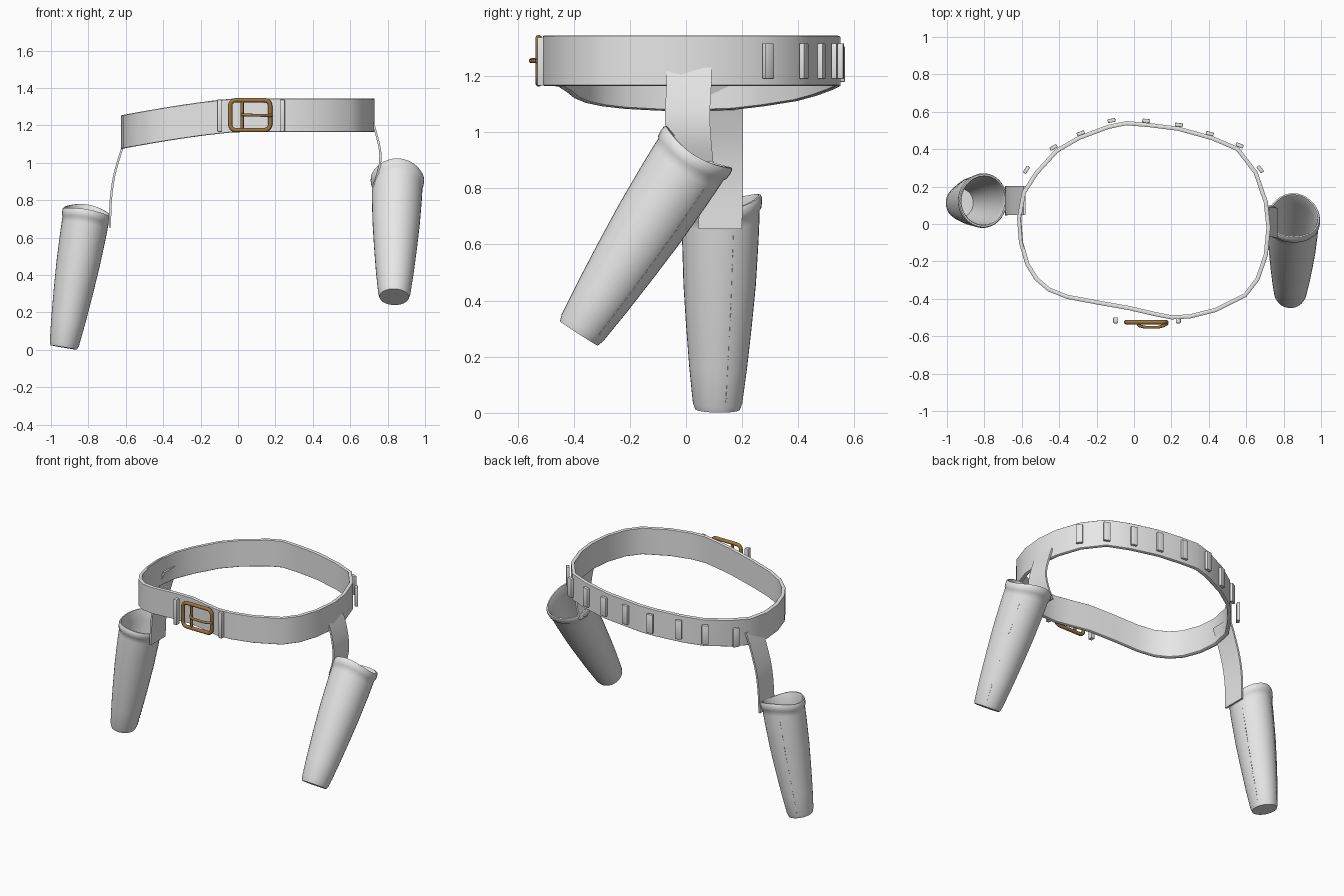
import bpy, bmesh, math
from mathutils import Vector, Matrix

cube = bpy.data.objects.get("Cube")
if cube:
    bpy.data.objects.remove(cube)


def material(name, colour, metal=0.0):
    m = bpy.data.materials.new(name)
    m.use_nodes = True
    m.diffuse_color = (*colour, 1)
    bsdf = next(n for n in m.node_tree.nodes if n.type == 'BSDF_PRINCIPLED')
    bsdf.inputs["Base Color"].default_value = (*colour, 1)
    bsdf.inputs["Roughness"].default_value = 0.6
    return m


LEATHER = material("pale grey leather", (0.8, 0.8, 0.8))
BRASS = material("brown brass", (0.33, 0.18, 0.05))


def finish(name, bm, mat=LEATHER, angle=40):
    bmesh.ops.recalc_face_normals(bm, faces=bm.faces)
    mesh = bpy.data.meshes.new(name)
    bm.to_mesh(mesh)
    bm.free()
    mesh.materials.append(mat)
    ob = bpy.data.objects.new(name, mesh)
    bpy.context.collection.objects.link(ob)
    smooth(ob, angle)
    return ob


def smooth(ob, angle=40):
    bpy.ops.object.select_all(action='DESELECT')
    ob.select_set(True)
    bpy.context.view_layer.objects.active = ob
    bpy.ops.object.shade_smooth_by_angle(angle=math.radians(angle))


def skin(bm, rings, closed=True):
    """Join rows of points with quads."""
    rows = [[bm.verts.new(p) for p in ring] for ring in rings]
    n = len(rows[0])
    for a, b in zip(rows, rows[1:]):
        for i in range(n if closed else n - 1):
            j = (i + 1) % n
            bm.faces.new((a[i], a[j], b[j], b[i]))
    return rows


# Belt: uneven loop that sags toward the right hip
OUTLINE = [(.73, -.02), (.715, .12), (.66, .28), (.56, .41), (.42, .47), (.24, .52),
           (.08, .54), (-.04, .55), (-.14, .53), (-.3, .47), (-.42, .4), (-.53, .28),
           (-.6, .17), (-.625, .03), (-.615, -.1), (-.58, -.22), (-.53, -.3), (-.46, -.36),
           (-.36, -.4), (-.2, -.43), (-.03, -.46), (.1, -.49), (.2, -.51), (.3, -.505),
           (.44, -.47), (.6, -.39), (.67, -.3), (.715, -.17)]


def sag(x):
    return 0.09 * (max(0, -x) / 0.62) ** 1.3


def inset(i, d):
    a, b = Vector(OUTLINE[i - 1]), Vector(OUTLINE[(i + 1) % len(OUTLINE)])
    t = (b - a).normalized()
    return Vector(OUTLINE[i]) + Vector((-t.y, t.x)) * d


def belt_ring(d, z):
    pts = [inset(i, d) for i in range(len(OUTLINE))]
    return [(p.x, p.y, z - sag(p.x)) for p in pts]


bm = bmesh.new()
section = [(0, 1.168), (0, 1.342), (.004, 1.345), (.018, 1.345),
           (.022, 1.342), (.022, 1.168), (.018, 1.165), (.004, 1.165), (0, 1.168)]
skin(bm, [belt_ring(d, z) for d, z in section])
bmesh.ops.remove_doubles(bm, verts=bm.verts, dist=1e-5)
finish("belt", bm)


# Belt loops
def block(name, centre, size, yaw):
    bm = bmesh.new()
    bmesh.ops.create_cube(bm, size=1, matrix=Matrix.Translation(centre)
                          @ Matrix.Rotation(yaw, 4, 'Z') @ Matrix.Diagonal((*size, 1)))
    bmesh.ops.bevel(bm, geom=bm.edges[:], offset=.004, segments=2, affect='EDGES', profile=.5)
    return finish(name, bm)


def belt_yaw(x, y):
    def distance(i):
        mid = (Vector(OUTLINE[i - 1]) + Vector(OUTLINE[i])) / 2
        return (mid - Vector((x, y))).length
    i = min(range(len(OUTLINE)), key=distance)
    d = Vector(OUTLINE[i]) - Vector(OUTLINE[i - 1])
    return math.atan2(d.y, d.x)


for x, y in [(-.575, .29), (-.43, .41), (-.285, .485), (-.12, .553), (.065, .552),
             (.24, .53), (.405, .483), (.565, .42), (.675, .293)]:
    block("cartridge_loop", (x, y, 1.253 - sag(x)), (.042, .02, .127), belt_yaw(x, y))
for x in (-.098, .237):
    block("buckle_keeper", (x, -.515, 1.252), (.026, .032, .172), 0)


# Buckle: rounded frame, bar and prong
def tube(name, pts, radius, cyclic=False):
    cu = bpy.data.curves.new(name, 'CURVE')
    cu.dimensions = '3D'
    cu.bevel_depth = radius
    cu.bevel_resolution = 3
    cu.use_fill_caps = True
    sp = cu.splines.new('POLY')
    sp.points.add(len(pts) - 1)
    for p, co in zip(sp.points, pts):
        p.co = (*co, 1)
    sp.use_cyclic_u = cyclic
    cu.materials.append(BRASS)
    ob = bpy.data.objects.new(name, cu)
    bpy.context.collection.objects.link(ob)
    bpy.ops.object.select_all(action='DESELECT')
    ob.select_set(True)
    bpy.context.view_layer.objects.active = ob
    bpy.ops.object.convert(target='MESH')
    smooth(bpy.context.object, 50)


frame = []
for k, (sx, sz) in enumerate([(1, 1), (-1, 1), (-1, -1), (1, -1)]):
    for s in range(6):
        a = math.pi / 2 * (k + s / 5)
        frame.append((.065 + sx * .077 + .03 * math.cos(a), -.525,
                      1.255 + sz * .05 + .03 * math.sin(a)))
tube("buckle_frame", frame, .012, True)
tube("buckle_bar", [(.022, -.525, 1.17), (.022, -.525, 1.34)], .009)
tube("buckle_prong", [(.018, -.53, 1.258), (.03, -.545, 1.257), (.06, -.552, 1.255),
                      (.13, -.552, 1.254), (.16, -.543, 1.254), (.182, -.53, 1.254)], .008)


# Hanging straps: curved ribbons swept down from the belt
def strap(name, path, width, thick=.012):
    bm = bmesh.new()
    rings = []
    steps = 4
    for i in range(len(path) - 1):
        p = [Vector(path[max(0, min(len(path) - 1, i + k))]) for k in (-1, 0, 1, 2)]
        for s in range(steps + (i == len(path) - 2)):
            t = s / steps
            c = .5 * (2 * p[1] + (p[2] - p[0]) * t
                      + (2 * p[0] - 5 * p[1] + 4 * p[2] - p[3]) * t ** 2
                      + (3 * p[1] - p[0] - 3 * p[2] + p[3]) * t ** 3)
            rings.append([c + Vector((u * thick / 2, v * width / 2, 0))
                          for u, v in ((-1, -1), (1, -1), (1, 1), (-1, 1))])
    rows = skin(bm, rings)
    bm.faces.new(rows[0])
    bm.faces.new(rows[-1])
    finish(name, bm)


strap("left_strap", [(.715, .01, 1.23), (.738, .01, 1.16), (.76, .005, 1.06),
                     (.755, .01, .97), (.722, .02, .87)], .16)
strap("right_strap", [(-.585, .125, 1.17), (-.625, .125, 1.06), (-.662, .125, .93),
                      (-.68, .125, .8), (-.685, .122, .655)], .155)

# Holsters: tapered open cups with a raised collar and wavy rim
OUTER = [(0, .08), (.03, .088), (.2, .103), (.4, .117), (.6, .129), (.8, .136), (.9, .138),
         (.935, .138), (.945, .144), (.97, .146), (.99, .145), (1, .141)]
INNER = [(1, .133), (.985, .129), (.9, .126), (.6, .117), (.2, .091), (.04, .076)]
SEGMENTS = 36


def holster(name, bottom, top, squeeze, tilt, dip, seams):
    bottom, top = Vector(bottom), Vector(top)
    up = (top - bottom).normalized()
    side = up.cross(Vector((1, 0, 0))).normalized()
    across = side.cross(up)

    def point(t, r, a):
        wave = (tilt * math.sin(a) - dip * math.cos(2 * a)) * max(0, (t - .6) / .4)
        return (bottom + (top - bottom) * t + up * wave
                + across * r * squeeze * math.cos(a) + side * r * math.sin(a))

    bm = bmesh.new()
    rows = skin(bm, [[point(t, r, 2 * math.pi * i / SEGMENTS) for i in range(SEGMENTS)]
                     for t, r in OUTER + INNER])
    bm.faces.new(rows[0])
    bm.faces.new(rows[-1])
    finish(name, bm)

    # Raised thread dashes down the seam
    bm = bmesh.new()
    for a in seams:
        for k in range(26):
            t = .06 + .032 * k
            r = .0915 + .054 * t - .012 * t * t
            for (ta, ra), (tb, rb) in zip(OUTER, OUTER[1:]):
                if ta <= t <= tb:
                    r = ra + (rb - ra) * (t - ta) / (tb - ta)
            p = point(t, r, a)
            out = (across * math.cos(a) + side * math.sin(a)).normalized()
            rot = Matrix((out, up.cross(out), up)).transposed().to_4x4()
            bmesh.ops.create_cube(bm, size=1, matrix=Matrix.Translation(p) @ rot
                                  @ Matrix.Diagonal((.005, .004, .014, 1)))
    finish(name + "_stitching", bm)


holster("left_holster", (.835, -.382, .283), (.853, .038, .935), .98, 0, .015,
        [math.radians(45)])
holster("right_holster", (-.932, .112, .013), (-.805, .125, .752), .9, .015, .012,
        [math.radians(20), math.radians(115)])
